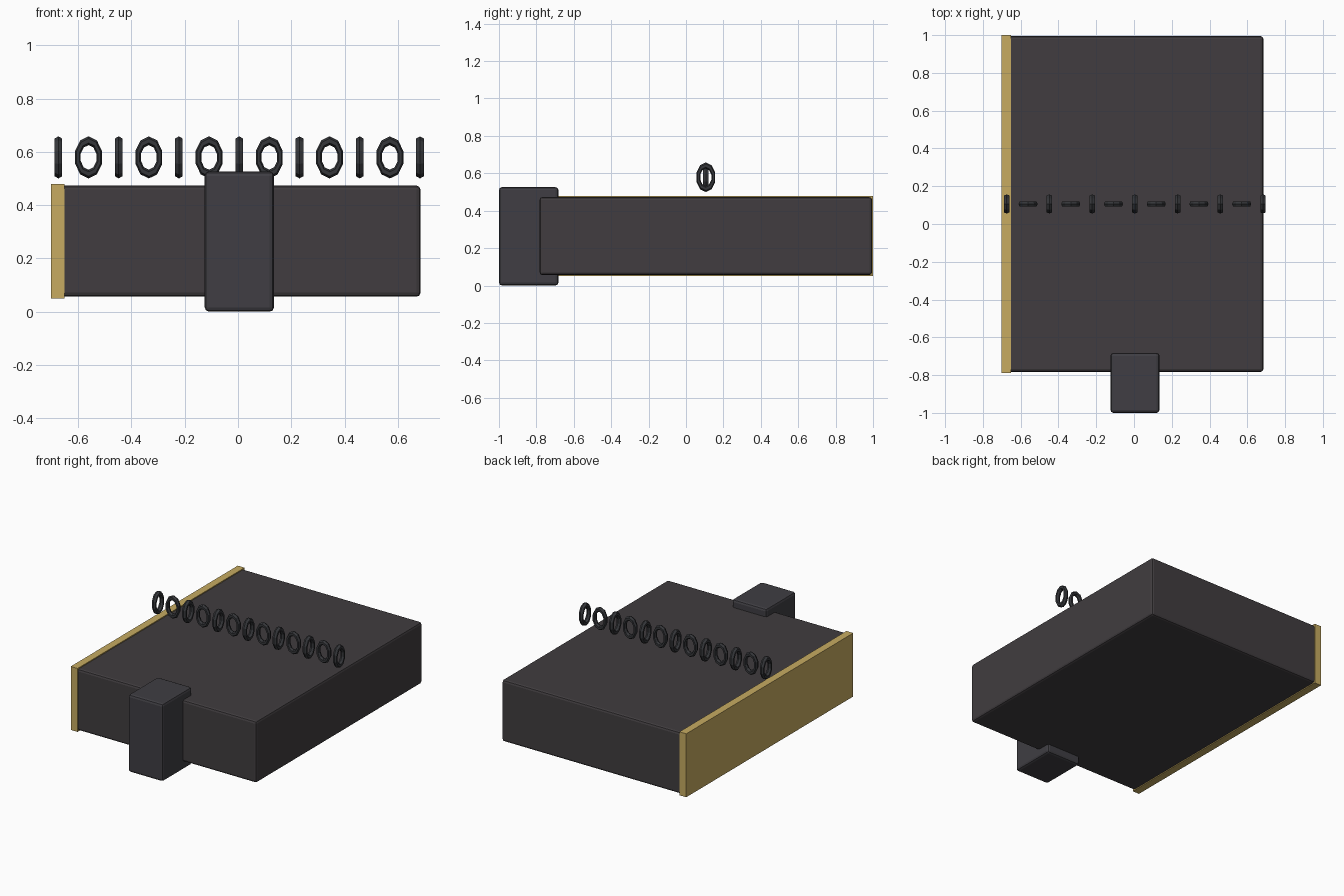
import bpy
from math import pi, radians

if "Cube" in bpy.data.objects:
    bpy.data.objects.remove(bpy.data.objects["Cube"])


def material(name, rgb):
    m = bpy.data.materials.new(name)
    m.diffuse_color = (*rgb, 1)
    m.use_nodes = True
    m.node_tree.nodes["Principled BSDF"].inputs["Base Color"].default_value = m.diffuse_color
    return m


BODY = material("dark_leather", (0.052, 0.046, 0.050))
STRAP = material("dark_strap", (0.050, 0.048, 0.056))
METAL = material("dark_metal", (0.035, 0.037, 0.042))
GOLD = material("gold", (0.57, 0.41, 0.12))


def box(name, lo, hi, mat, bevel=0.0):
    """Box between two corners, with optional rounded edges."""
    bpy.ops.mesh.primitive_cube_add(
        size=1, location=[(a + b) / 2 for a, b in zip(lo, hi)])
    o = bpy.context.object
    o.name = name
    o.scale = [b - a for a, b in zip(lo, hi)]
    bpy.ops.object.transform_apply(location=False, rotation=False, scale=True)
    o.data.materials.append(mat)
    if bevel:
        mod = o.modifiers.new("round_edges", 'BEVEL')
        mod.width = bevel
        mod.segments = 2
    return o


# Bag body, side trim and front clasp
box("bag_body", (-0.68, -0.783, 0.056), (0.685, 0.995, 0.473), BODY, 0.015)
box("side_trim", (-0.702, -0.788, 0.05), (-0.651, 1.0, 0.48), GOLD)
box("front_clasp", (-0.125, -1.0, 0.0), (0.135, -0.682, 0.526), STRAP, 0.016)

# Chain handle: oval links, every other one turned a quarter
LINKS = 13
for i in range(LINKS):
    x = -0.674 + i * 1.357 / (LINKS - 1)
    bpy.ops.mesh.primitive_torus_add(
        major_segments=10, minor_segments=6,
        major_radius=0.0625, minor_radius=0.0165)
    link = bpy.context.object
    link.name = f"chain_link_{i + 1}"
    link.scale = (1, 0.67, 1)
    bpy.ops.object.transform_apply(location=False, rotation=False, scale=True)
    # stand the link upright with its long axis along z
    link.rotation_euler = (0, pi / 2, 0)
    bpy.ops.object.transform_apply(location=False, rotation=True, scale=False)
    link.rotation_euler = (0, 0, radians(90) if i % 2 else 0)
    link.location = (x, 0.106, 0.579)
    link.data.materials.append(METAL)
